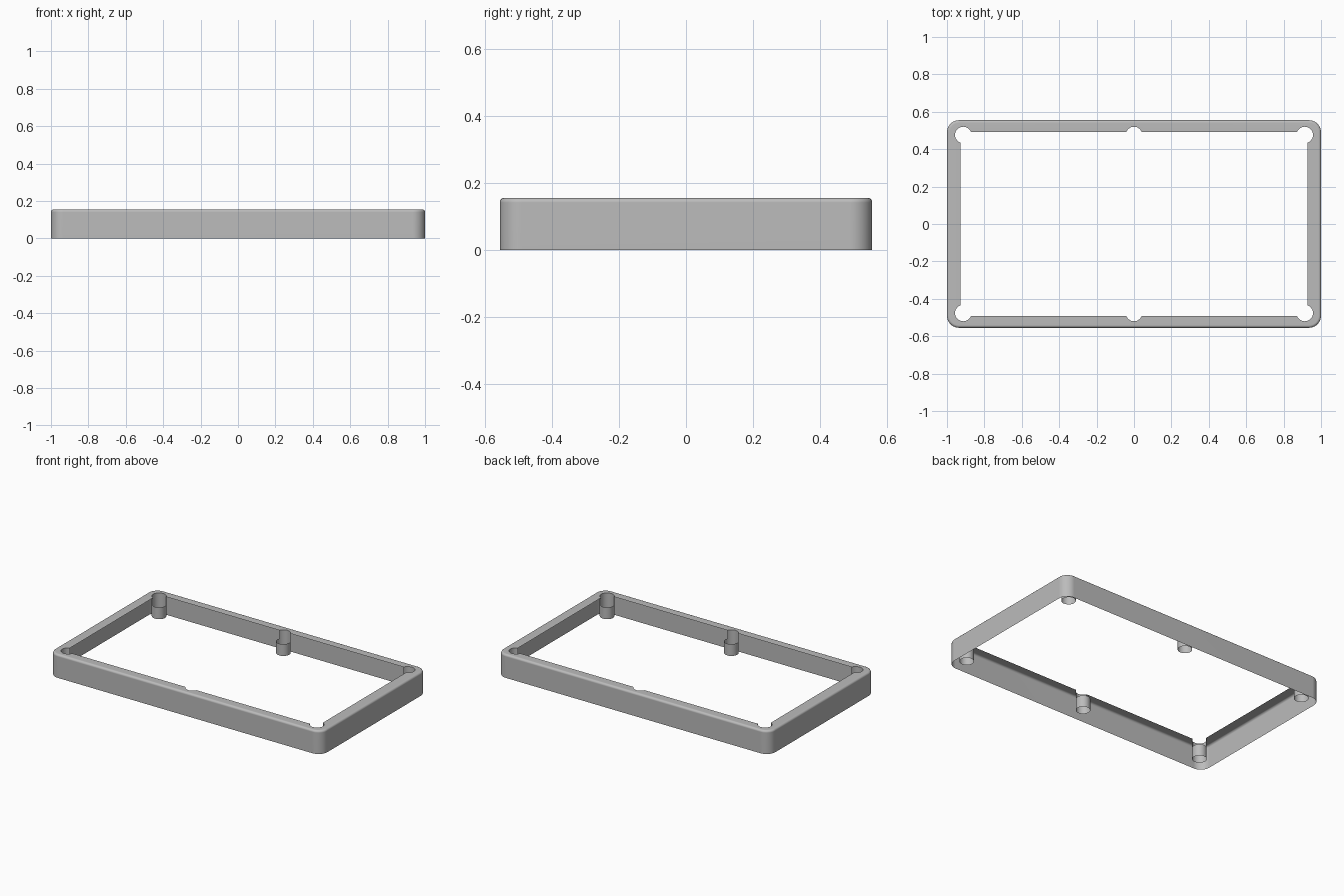
import bpy
import bmesh
from math import asin, acos, pi, sin, cos

if "Cube" in bpy.data.objects:
    bpy.data.objects.remove(bpy.data.objects["Cube"], do_unlink=True)

# Overall sizes
HALF_X, HALF_Y, TOP = 1.0, 0.555, 0.155
CORNER_R, FILLET = 0.065, 0.014
OPEN_X, OPEN_Y = 0.928, 0.492          # rim opening
POST_X, POST_Y, POST_R = 0.913, 0.476, 0.044
POST_BOTTOM, POST_CUT = 0.022, 0.1     # full tube below the cut, partial above

grey = bpy.data.materials.new("plain grey")
grey.use_nodes = True
grey.diffuse_color = (0.5, 0.5, 0.5, 1)
grey.node_tree.nodes["Principled BSDF"].inputs["Base Color"].default_value = (0.5, 0.5, 0.5, 1)


def arc(cx, cy, r, a0, a1, n):
    return [(cx + r * cos(a0 + (a1 - a0) * i / n),
             cy + r * sin(a0 + (a1 - a0) * i / n)) for i in range(n + 1)]


def rounded_rect(inset):
    r = CORNER_R - inset
    cx, cy = HALF_X - CORNER_R, HALF_Y - CORNER_R
    pts = []
    for k, (sx, sy) in enumerate([(1, 1), (-1, 1), (-1, -1), (1, -1)]):
        pts += arc(sx * cx, sy * cy, r, k * pi / 2, (k + 1) * pi / 2, 10)
    return pts


def add_loop(bm, pts, z):
    return [bm.verts.new((x, y, z)) for x, y in pts]


def bridge(bm, low, high, closed=True):
    n = len(low)
    for i in range(n if closed else n - 1):
        j = (i + 1) % n
        bm.faces.new((low[i], low[j], high[j], high[i]))


def finish(bm, name):
    mesh = bpy.data.meshes.new(name)
    bm.to_mesh(mesh)
    bm.free()
    mesh.materials.append(grey)
    obj = bpy.data.objects.new(name, mesh)
    bpy.context.collection.objects.link(obj)
    bpy.ops.object.select_all(action='DESELECT')
    obj.select_set(True)
    bpy.context.view_layer.objects.active = obj
    bpy.ops.object.shade_smooth_by_angle(angle=pi / 5)
    return obj


# Angles where each post circle leaves the rim opening
corner_start = -acos((OPEN_X - POST_X) / POST_R)
corner_end = pi - asin((OPEN_Y - POST_Y) / POST_R)
middle_start = asin((OPEN_Y - POST_Y) / POST_R)
middle_end = pi - middle_start

# Opening outline: rectangle with scalloped corners and middles
corner = arc(POST_X, POST_Y, POST_R, corner_start, corner_end, 20)
middle = arc(0, POST_Y, POST_R, middle_start, middle_end, 14)
back_half = corner + middle + [(-x, y) for x, y in reversed(corner)]
opening = back_half + [(-x, -y) for x, y in back_half]

# Frame shell: outer wall, rounded top edge and flat rim
bm = bmesh.new()
previous = add_loop(bm, rounded_rect(0), 0)
STEPS = 5
for i in range(STEPS + 1):
    a = pi / 2 * i / STEPS
    ring = add_loop(bm, rounded_rect(FILLET * (1 - cos(a))), TOP - FILLET * (1 - sin(a)))
    bridge(bm, previous, ring)
    previous = ring
hole = add_loop(bm, opening, TOP)
edges = []
for loop in (previous, hole):
    for v, w in zip(loop, loop[1:] + loop[:1]):
        edges.append(bm.edges.get((v, w)) or bm.edges.new((v, w)))
bmesh.ops.triangle_fill(bm, use_beauty=True, use_dissolve=False, edges=edges, normal=(0, 0, 1))
for f in bm.faces:
    if all(v.co.z > TOP - 1e-5 for v in f.verts) and f.normal.z < 0:
        f.normal_flip()
frame = finish(bm, "frame_shell")
frame.modifiers.new("even_shading", 'WEIGHTED_NORMAL').keep_sharp = True


# Screw posts: open tubes whose outer side runs up to the rim
def post(name, cx, a0, a1, sx, sy):
    bm = bmesh.new()
    upper = arc(cx, POST_Y, POST_R, a0, a1, 20)
    rest = arc(cx, POST_Y, POST_R, a1, a0 + 2 * pi, 14)[1:-1]
    place = [(sx * x, sy * y) for x, y in upper + rest]
    low = add_loop(bm, place, POST_BOTTOM)
    mid = add_loop(bm, place, POST_CUT)
    high = add_loop(bm, place[:len(upper)], TOP)
    bridge(bm, low, mid)
    bridge(bm, mid[:len(upper)], high, closed=False)
    if sx * sy < 0:
        bmesh.ops.reverse_faces(bm, faces=bm.faces[:])
    finish(bm, name)


for sy, depth in ((1, "back"), (-1, "front")):
    post(depth + "_middle_post", 0, middle_start, middle_end, 1, sy)
    for sx, side in ((1, "left"), (-1, "right")):
        post(depth + "_" + side + "_post", POST_X, corner_start, corner_end, sx, sy)
